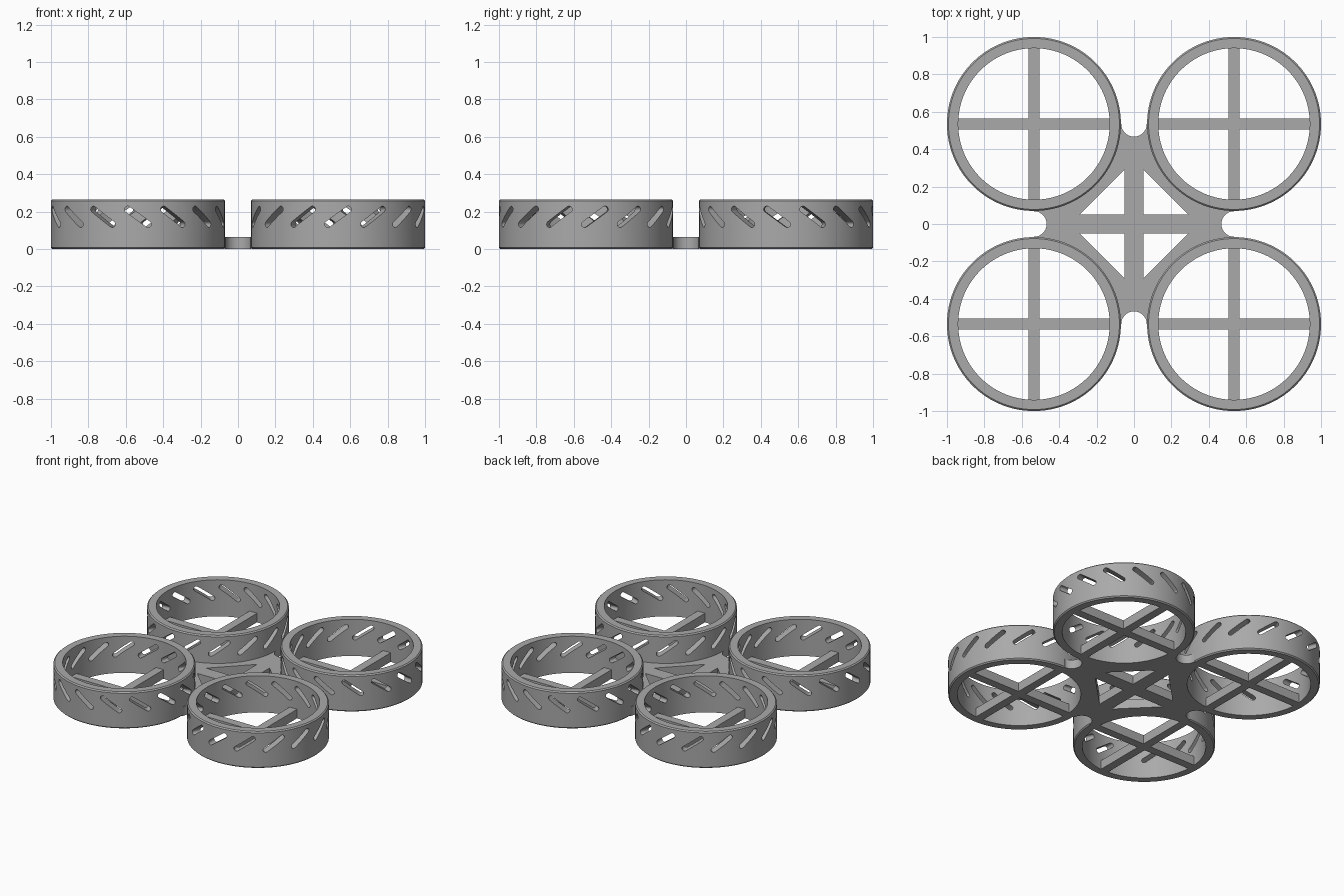
import bpy, bmesh
from math import pi, sin, cos, radians
from mathutils import Matrix, Vector

if "Cube" in bpy.data.objects:
    bpy.data.objects.remove(bpy.data.objects["Cube"], do_unlink=True)

CENTRE = 0.535        # offset of each guard ring from the middle
OUTER, INNER = 0.465, 0.405
RING_TOP, PLATE_TOP = 0.265, 0.065
SLOTS = 15

grey = bpy.data.materials.new("plain grey")
grey.use_nodes = True
grey.diffuse_color = (0.4, 0.4, 0.4, 1)
grey.node_tree.nodes["Principled BSDF"].inputs["Base Color"].default_value = grey.diffuse_color


def make_object(name, bm, location=(0, 0, 0)):
    bmesh.ops.recalc_face_normals(bm, faces=bm.faces)
    mesh = bpy.data.meshes.new(name)
    bm.to_mesh(mesh)
    bm.free()
    mesh.materials.append(grey)
    obj = bpy.data.objects.new(name, mesh)
    obj.location = location
    bpy.context.collection.objects.link(obj)
    return obj


def add_prism(bm, outline, z0, z1):
    face = bm.faces.new([bm.verts.new((x, y, z0)) for x, y in outline])
    new = bmesh.ops.extrude_face_region(bm, geom=[face])["geom"]
    top = [v for v in new if isinstance(v, bmesh.types.BMVert)]
    bmesh.ops.translate(bm, verts=top, vec=(0, 0, z1 - z0))
    return list(face.verts) + top


def arc(cx, cy, r, start, end, n):
    angles = [radians(start + (end - start) * i / n) for i in range(n + 1)]
    return [(cx + r * cos(a), cy + r * sin(a)) for a in angles]


def select_only(obj):
    bpy.ops.object.select_all(action='DESELECT')
    obj.select_set(True)
    bpy.context.view_layer.objects.active = obj


def cut(obj, cutter):
    mod = obj.modifiers.new("cut", 'BOOLEAN')
    mod.operation, mod.solver, mod.object = 'DIFFERENCE', 'EXACT', cutter
    select_only(obj)
    bpy.ops.object.modifier_apply(modifier=mod.name)
    bpy.data.objects.remove(cutter, do_unlink=True)


def mirror_four(obj):
    # reflect about the model's middle in x and y
    obj.data.transform(Matrix.Translation(obj.location))
    obj.location = (0, 0, 0)
    mod = obj.modifiers.new("mirror", 'MIRROR')
    mod.use_axis = (True, True, False)
    mod.use_mirror_merge = False
    select_only(obj)
    bpy.ops.object.modifier_apply(modifier=mod.name)


def smooth(obj):
    select_only(obj)
    bpy.ops.object.shade_smooth_by_angle(angle=radians(30))


# Guard rings: lathed wall with softened outer edges
bm = bmesh.new()
b = 0.008
profile = [(INNER, 0), (OUTER - b, 0), (OUTER, b),
           (OUTER, RING_TOP - b), (OUTER - b, RING_TOP), (INNER, RING_TOP)]
verts = [bm.verts.new((r, 0, z)) for r, z in profile]
edges = [bm.edges.new((v, verts[i - 1])) for i, v in enumerate(verts)]
bmesh.ops.spin(bm, geom=verts + edges, axis=(0, 0, 1), cent=(0, 0, 0),
               angle=2 * pi, steps=120, use_merge=True)
bmesh.ops.remove_doubles(bm, verts=bm.verts, dist=1e-5)
rings = make_object("guard_rings", bm, (CENTRE, -CENTRE, 0))

# Slanted round-ended slots all around the wall
bm = bmesh.new()
half, r = 0.068, 0.017
slot = arc(half, 0, r, -90, 90, 8) + arc(-half, 0, r, 90, 270, 8)
for i in range(SLOTS):
    part = add_prism(bm, slot, INNER - 0.03, OUTER + 0.03)
    turn = (Matrix.Rotation(2 * pi * i / SLOTS, 4, 'Z')
            @ Matrix.Translation((0, 0, 0.172))
            @ Matrix.Rotation(pi / 2, 4, 'X')
            @ Matrix.Rotation(radians(36), 4, 'Z'))
    bmesh.ops.transform(bm, matrix=turn, verts=part)
cut(rings, make_object("slot_cutter", bm, rings.location))
mirror_four(rings)
smooth(rings)

# Crossed motor bars inside each ring
bm = bmesh.new()
w, reach = 0.03, INNER + 0.02
outline = []
for k in range(4):
    turn = Matrix.Rotation(k * pi / 2, 2)
    outline += [tuple(turn @ Vector(p)) for p in ((w, w), (w, reach), (-w, reach))]
add_prism(bm, outline, 0, PLATE_TOP)
mirror_four(make_object("cross_bars", bm, (CENTRE, -CENTRE, 0)))

# Centre plate: hugs the rings, with a rounded notch between each pair
quarter = arc(CENTRE, CENTRE, OUTER - 0.03, 270, 180, 30) + arc(0, CENTRE, 0.068, 0, -180, 24)
bm = bmesh.new()
outline = []
for k in range(4):
    turn = Matrix.Rotation(k * pi / 2, 2)
    outline += [tuple(turn @ Vector(p)) for p in quarter]
add_prism(bm, outline, 0, PLATE_TOP)
plate = make_object("centre_plate", bm)

# Four triangular windows leave a cross in the plate
bm = bmesh.new()
for sx in (-1, 1):
    for sy in (-1, 1):
        add_prism(bm, [(sx * x, sy * y) for x, y in ((0.05, 0.05), (0.29, 0.05), (0.05, 0.29))],
                  -0.1, 0.2)
cut(plate, make_object("window_cutter", bm))
smooth(plate)
